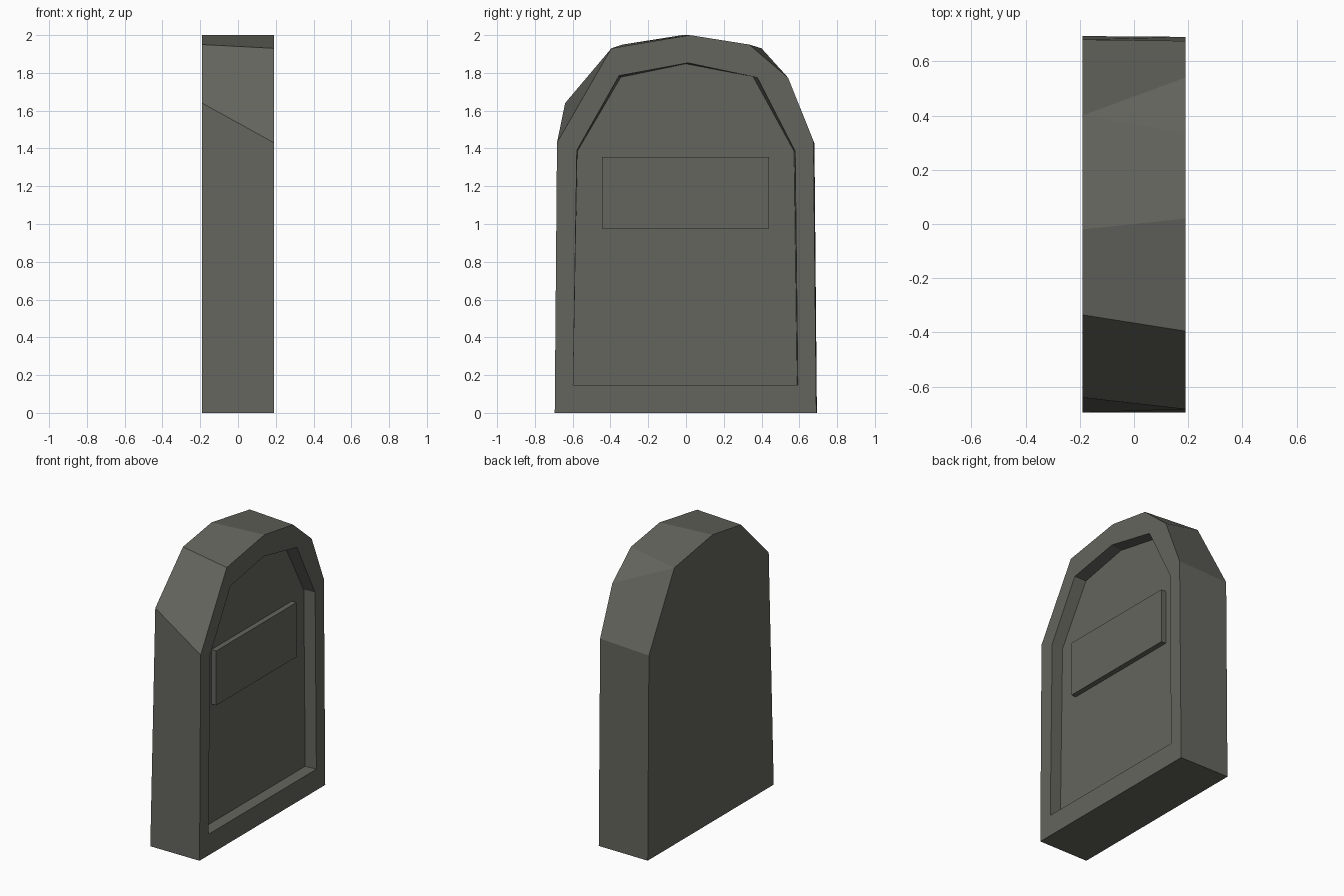
import bpy, bmesh

if "Cube" in bpy.data.objects:
    bpy.data.objects.remove(bpy.data.objects["Cube"])

stone = bpy.data.materials.new("dark grey stone")
stone.diffuse_color = (0.13, 0.13, 0.113, 1)
stone.use_nodes = True
stone.node_tree.nodes["Principled BSDF"].inputs["Base Color"].default_value = stone.diffuse_color


def finish(bm, name):
    bmesh.ops.recalc_face_normals(bm, faces=bm.faces)
    mesh = bpy.data.meshes.new(name)
    bm.to_mesh(mesh)
    bm.free()
    mesh.materials.append(stone)
    bpy.context.collection.objects.link(bpy.data.objects.new(name, mesh))


def loft(name, sections):
    """Join (x, [(y, z), ...]) sections in order and cap both ends."""
    bm = bmesh.new()
    loops = [[bm.verts.new((x, y, z)) for y, z in pts] for x, pts in sections]
    for a, b in zip(loops, loops[1:]):
        for i in range(len(a)):
            j = (i + 1) % len(a)
            bm.faces.new((a[j], b[j], b[i], a[i]))
    bm.faces.new(loops[0])
    bm.faces.new(loops[-1])
    # repeated profile points collapse to triangles
    bmesh.ops.remove_doubles(bm, verts=bm.verts, dist=0.0005)
    finish(bm, name)


# Uneven hand-cut profiles: back, front, recess opening, recess floor
back = [(-.695, 0), (.693, 0), (.68, 1.425), (.4, 1.93), (.4, 1.93),
        (-.02, 2), (-.335, 1.95), (-.64, 1.64)]
front = [(-.695, 0), (.69, 0), (.675, 1.44), (.54, 1.775), (.335, 1.95),
         (.02, 2), (-.395, 1.93), (-.683, 1.43)]
opening = [(-.597, .147), (.592, .147), (.578, 1.385), (.378, 1.775), (.378, 1.775),
           (.01, 1.853), (-.355, 1.785), (-.578, 1.39)]
floor = [(-.597, .147), (.588, .147), (.572, 1.385), (.355, 1.78), (.355, 1.78),
         (0, 1.848), (-.345, 1.777), (-.575, 1.385)]

# Gravestone with recessed panel
loft("gravestone", [(-.19, back), (.19, front), (.19, opening), (.107, floor)])

# Raised blank plaque on the recess floor
plaque = [(-.445, .975), (.44, .975), (.44, 1.355), (-.445, 1.355)]
loft("plaque", [(.10, plaque), (.143, plaque)])
